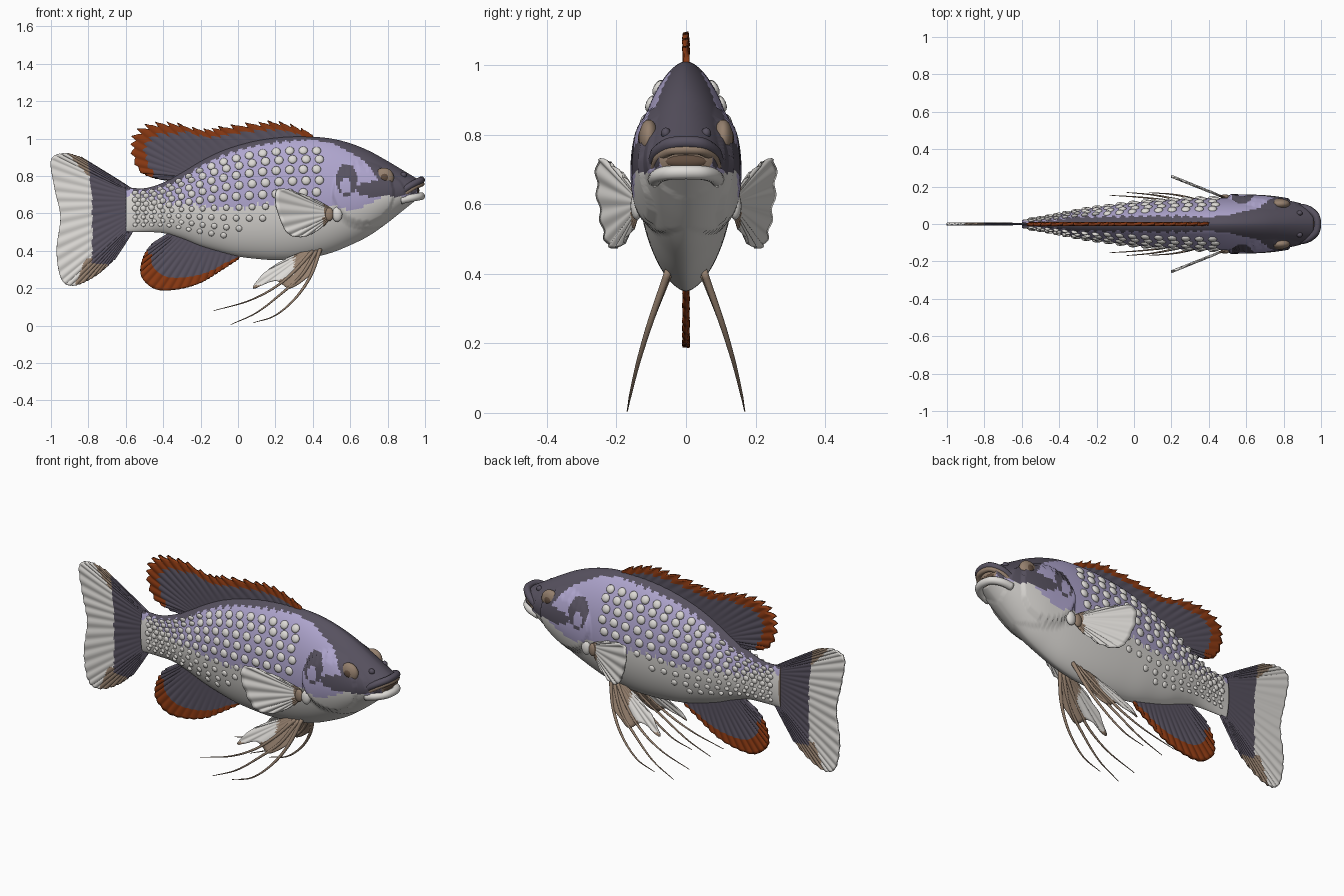
import bpy, bmesh, math
from mathutils import Vector, Matrix

cube = bpy.data.objects.get("Cube")
if cube:
    bpy.data.objects.remove(cube)

COLOURS = {
    "slate": (0.095, 0.083, 0.115),
    "lavender": (0.43, 0.38, 0.62),
    "white": (0.72, 0.70, 0.67),
    "rust": (0.25, 0.04, 0.006),
    "tan": (0.30, 0.215, 0.155),
    "mouth_brown": (0.12, 0.075, 0.05),
}
MATS = []
for label, rgb in COLOURS.items():
    m = bpy.data.materials.new(label)
    m.use_nodes = True
    m.diffuse_color = (*rgb, 1)
    m.node_tree.nodes["Principled BSDF"].inputs["Base Color"].default_value = (*rgb, 1)
    m.node_tree.nodes["Principled BSDF"].inputs["Roughness"].default_value = 0.6
    MATS.append(m)
SLATE, LAVENDER, WHITE, RUST, TAN, BROWN = range(6)


def spline(pts, t):
    """Point at t (0..1) on a smooth curve through evenly timed points."""
    p = [Vector(q) for q in pts]
    p = [2 * p[0] - p[1]] + p + [2 * p[-1] - p[-2]]
    s = min(max(t, 0), 1) * (len(pts) - 1)
    i = min(int(s), len(pts) - 2)
    f = s - i
    a, b, c, d = p[i:i + 4]
    return b + 0.5 * f * (c - a + f * (2 * a - 5 * b + 4 * c - d + f * (3 * (b - c) + d - a)))


def finish(name, bm, mirrored=False, thick=0):
    mesh = bpy.data.meshes.new(name)
    bm.normal_update()
    bm.to_mesh(mesh)
    bm.free()
    for m in MATS:
        mesh.materials.append(m)
    for f in mesh.polygons:
        f.use_smooth = True
    ob = bpy.data.objects.new(name, mesh)
    bpy.context.collection.objects.link(ob)
    if thick:
        mod = ob.modifiers.new("thickness", "SOLIDIFY")
        mod.thickness, mod.offset = thick, 0
    if mirrored:
        mod = ob.modifiers.new("other side", "MIRROR")
        mod.use_axis = (False, True, False)


def skin(name, rows, colour, closed=False, cap=None, mirrored=False, thick=0):
    """Quads over rows of points; colour(centre, i, j) picks the material."""
    bm = bmesh.new()
    vs = [[bm.verts.new(p) for p in r] for r in rows]
    n = len(rows[0])
    for i in range(len(rows) - 1):
        for j in range(n if closed else n - 1):
            k = (j + 1) % n
            f = bm.faces.new((vs[i][j], vs[i][k], vs[i + 1][k], vs[i + 1][j]))
            f.material_index = colour(f.calc_center_median(), i, j)
    if closed:
        for r in (vs[0], vs[-1]):
            bm.faces.new(r).material_index = cap
        bmesh.ops.recalc_face_normals(bm, faces=bm.faces)
    finish(name, bm, mirrored, thick)


def tube(name, pts, radius, mat, taper=0.0, mirrored=False):
    n, rows = 28, []
    for i in range(n + 1):
        t = i / n
        p = spline(pts, t)
        d = (spline(pts, min(t + .02, 1)) - spline(pts, max(t - .02, 0))).normalized()
        u = d.cross(Vector((0, 0, 1))).normalized()
        w = d.cross(u)
        r = radius * (1 - taper * t)
        rows.append([p + r * (u * math.cos(a) + w * math.sin(a))
                     for a in (k * math.tau / 10 for k in range(10))])
    skin(name, rows, lambda c, i, j: mat, True, mat, mirrored)


def ball(bm, pos, size, mat, turn=Matrix(), seg=16):
    mtx = Matrix.Translation(pos) @ turn @ Matrix.Diagonal((*size, 1))
    made = bmesh.ops.create_uvsphere(bm, u_segments=seg, v_segments=seg // 2, radius=1, matrix=mtx)
    for f in {f for v in made["verts"] for f in v.link_faces}:
        f.material_index = mat


# Body: top, bottom and half width at even steps from the tail root to the snout
BODY = [(.74, .50, .022), (.735, .50, .035), (.765, .495, .055), (.82, .465, .075),
        (.88, .425, .09), (.93, .395, .103), (.965, .37, .115), (.99, .357, .124),
        (1.005, .35, .131), (1.012, .352, .136), (1.01, .365, .139), (1.0, .39, .14),
        (.975, .43, .138), (.935, .48, .134), (.88, .55, .122), (.82, .63, .10), (.76, .71, .06)]
# Heights of the dark back edge and the white belly edge at the same steps
EDGES = [(.73, .70), (.72, .68), (.745, .66), (.79, .65), (.85, .64), (.90, .63),
         (.935, .63), (.96, .64), (.978, .65), (.988, .64), (.99, .63), (.975, .64),
         (.925, .62), (.855, .65), (.70, .70), (.70, .69), (.73, .72)]


def inside(x, z, cx, cz, rx, rz):
    return ((x - cx) / rx) ** 2 + ((z - cz) / rz) ** 2 < 1


def surface(x, a):
    top, bot, w = spline(BODY, (x + .6) / 1.6)
    z = (top + bot) / 2 + (top - bot) / 2 * math.sin(a)
    c = math.cos(a)
    y = w * math.copysign(abs(c) ** 1.2, c)
    # raised gill cover and the throat fold behind it
    lift = .012 * inside(x, z, .67, .71, .16, .16) + .008 * inside(x, z, .7, .68, .2, .16)
    return Vector((x, y + math.copysign(lift, c), z))


def body_colour(c, i, j):
    x, z = c.x, c.z
    back, belly = spline(EDGES, (x + .6) / 1.6)
    rough = .012 * math.sin(x * 130) if x < .35 else 0
    if z > back + rough * .6:
        return SLATE
    if inside(x, z, .58, .78, .058, .085) and not inside(x, z, .575, .745, .03, .04):
        return SLATE
    if inside(x, z, .74, .73, .11, .042):
        return SLATE
    return LAVENDER if z > belly + rough else WHITE


RINGS, SIDES = 200, 88
skin("body", [[surface(-.6 + 1.56 * i / RINGS, (k + .5) * math.tau / SIDES) for k in range(SIDES)]
              for i in range(RINGS + 1)], body_colour, True, TAN)

# Raised scales in rows along the flank
bm = bmesh.new()
x = .42
while x > -.56:
    h = (surface(x, 1.57).z - surface(x, -1.57).z) / 2
    for row in range(9):
        a = -.72 + row * .2
        px = x + (row % 2) * .015
        if row < 4 and px > -.02 + row * .09:
            continue
        p = surface(px, a)
        du, dv = surface(px + .01, a) - p, surface(px, a + .05) - p
        nrm = dv.cross(du)
        nrm = nrm if nrm.y > 0 else -nrm
        r = (.012 + .038 * h) * (.75 if row < 4 else 1)
        ball(bm, p, (r, r, r * .5), WHITE, nrm.to_track_quat('Z', 'Y').to_matrix().to_4x4(), 12)
    x -= .028 + .135 * h
finish("scales", bm, True)


def fin(name, inner, outer, colour, rays, wave=.003, teeth=0.0, thick=.01, side=None, n=150, m=14):
    """Corrugated sheet fanned between a base line and an outer edge, both in x and z."""
    rows = []
    for i in range(n + 1):
        u = i / n
        a, b = spline(inner, u), spline(outer, u)
        b = a + (b - a) * (1 + teeth * (1 - u) * ((u * rays) % 1 - .5))
        row = []
        for k in range(m + 1):
            p = a.lerp(b, k / m)
            y = side(p.x, p.y) if side else 0
            row.append(Vector((p.x, y + wave * math.sin(u * rays * math.tau) * k / m, p.y)))
        rows.append(row)

    def pick(c, i, k):
        reach = (spline(outer, (i + .5) / n) - spline(inner, (i + .5) / n)).length
        return colour(c.x, c.z, reach * (1 - (k + .5) / m))
    skin(name, rows, pick, mirrored=side is not None, thick=thick)


# Fins on the centre line
fin("dorsal_fin",
    [(.42, .97), (.22, .97), (-.08, .92), (-.22, .84), (-.28, .80), (-.30, .78)],
    [(.39, 1.03), (.25, 1.075), (.1, 1.078), (-.08, 1.055), (-.2, 1.045), (-.38, 1.08),
     (-.51, 1.05), (-.565, .95), (-.52, .825), (-.4, .785), (-.3, .80)],
    lambda x, z, d: RUST if d < (.075 if x < -.3 else .05) and (x < -.45 or z > .9) else SLATE,
    26, teeth=.35, thick=.016, m=20)
fin("anal_fin",
    [(.02, .40), (-.1, .42), (-.2, .45), (-.27, .49), (-.32, .51), (-.34, .51)],
    [(0, .355), (-.1, .29), (-.2, .23), (-.32, .195), (-.44, .195), (-.515, .26),
     (-.51, .35), (-.46, .43), (-.36, .485)],
    lambda x, z, d: RUST if d < min(.08, .02 - x * .18) and (z < .38 or x < -.48) else SLATE,
    20, thick=.016, m=20)


def tail_colour(x, z, d):
    if x > -.78 - .12 * max(z - .7, 0) and not (z < .33 and x < -.70):
        return SLATE
    if (z > .80 and x > -.80 - (z - .8) * .9) or (z < .36 and x > -.87 + (z - .22) * .4):
        return TAN
    return WHITE


fin("tail_fin", [(-.56, .73), (-.565, .68), (-.565, .56), (-.56, .505)],
    [(-.84, .9), (-.93, .92), (-1.0, .885), (-.98, .73), (-.95, .58), (-.97, .4),
     (-.945, .25), (-.88, .215), (-.77, .262), (-.66, .355)], tail_colour, 24, m=44)

# Paired fins
fin("pectoral_fin", [(.50, .625), (.5, .60), (.49, .57)],
    [(.42, .67), (.32, .71), (.215, .73), (.2, .66), (.225, .57), (.26, .5), (.31, .475),
     (.38, .485), (.46, .535)],
    lambda x, z, d: TAN if x > .455 else WHITE, 10, .004, thick=.008,
    side=lambda x, z: .135 + .4 * (.5 - x))


def splay(x, z):
    return .05 + .42 * max(.4 - z, 0) - .3 * max(.4 - z, 0) ** 2


fin("pelvic_fin", [(.45, .42), (.39, .405), (.33, .39)],
    [(.39, .27), (.28, .2), (.2, .24), (.08, .2), (.15, .29), (.26, .36)],
    lambda x, z, d: WHITE if x < .3 and z > .215 + .35 * max(x - .14, 0) else TAN,
    6, .003, thick=.006, side=splay, n=60)
for i, path in enumerate([
        [(.40, .40), (.3, .29), (.19, .2), (.05, .13), (-.13, .08)],
        [(.42, .40), (.34, .27), (.23, .17), (.1, .07), (-.04, .005)],
        [(.44, .41), (.39, .27), (.31, .15), (.2, .055), (.08, .015)]]):
    tube(f"pelvic_ray_{i + 1}", [(x, splay(x, z), z) for x, z in path], .011, TAN, .85, True)

# Fleshy pectoral root, eyes and nostrils
bm = bmesh.new()
ball(bm, (.53, .142, .595), (.028, .018, .04), WHITE)
ball(bm, (.487, .145, .595), (.024, .014, .036), TAN)
finish("pectoral_root", bm, True)
bm = bmesh.new()
ball(bm, (.78, .107, .79), (.054, .028, .054), TAN, seg=28)
ball(bm, (.782, .122, .792), (.027, .016, .027), BROWN, seg=20)
finish("eye", bm, True)
bm = bmesh.new()
ball(bm, (.885, .058, .805), (.017, .014, .016), SLATE)
finish("nostril", bm, True)


# Mouth and lips
def lip(name, half, radius, mat):
    tube(name, half + [(x, -y, z) for x, y, z in reversed(half)], radius, mat)


lip("upper_lip", [(.87, .092, .715), (.925, .082, .75), (.968, .05, .772), (.98, .018, .778)], .019, SLATE)
lip("upper_lip_lining", [(.88, .09, .70), (.93, .08, .732), (.97, .05, .753), (.982, .018, .757)], .014, TAN)
lip("lower_lip", [(.87, .09, .67), (.925, .08, .682), (.965, .052, .69), (.978, .018, .692)], .021, WHITE)
bm = bmesh.new()
ball(bm, (.95, 0, .723), (.02, .07, .022), BROWN)
finish("mouth", bm)
